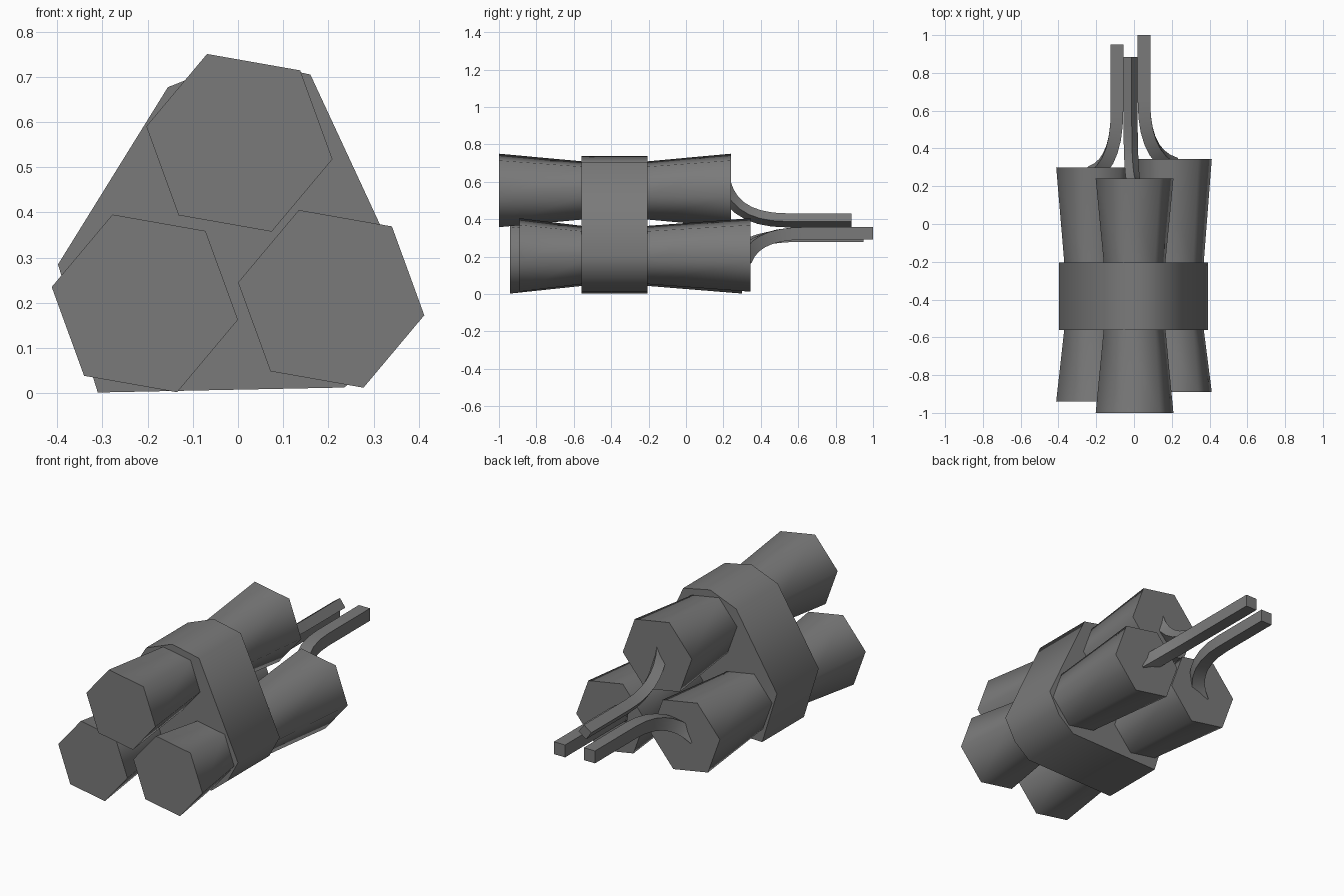
import bpy, math
from mathutils import Vector

if "Cube" in bpy.data.objects:
    bpy.data.objects.remove(bpy.data.objects["Cube"])

dark = bpy.data.materials.new("dark_grey")
dark.diffuse_color = (.195, .195, .195, 1)
dark.use_nodes = True
dark.node_tree.nodes["Principled BSDF"].inputs["Base Color"].default_value = dark.diffuse_color


def loft(name, rings, angle):
    """Skin a list of closed rings and cap both ends."""
    n = len(rings[0])
    verts = [p for r in rings for p in r]
    faces = [(i * n + j, i * n + (j + 1) % n, (i + 1) * n + (j + 1) % n, (i + 1) * n + j)
             for i in range(len(rings) - 1) for j in range(n)]
    faces += [tuple(reversed(range(n))), tuple(range(len(verts) - n, len(verts)))]
    me = bpy.data.meshes.new(name)
    me.from_pydata(verts, [], faces)
    me.materials.append(dark)
    ob = bpy.data.objects.new(name, me)
    bpy.context.collection.objects.link(ob)
    bpy.ops.object.select_all(action='DESELECT')
    ob.select_set(True)
    bpy.context.view_layer.objects.active = ob
    bpy.ops.object.mode_set(mode='EDIT')
    bpy.ops.mesh.select_all(action='SELECT')
    bpy.ops.mesh.normals_make_consistent(inside=False)
    bpy.ops.object.mode_set(mode='OBJECT')
    bpy.ops.object.shade_smooth_by_angle(angle=math.radians(angle))
    return ob


# Hexagonal sticks, pinched where the band squeezes them
def stick(name, cx, cz, y0, y1):
    def ring(y, r):
        return [(cx + r * math.cos(a), y, cz + r * math.sin(a))
                for a in (math.radians(60 * k - 10) for k in range(6))]
    loft(name, [ring(y0, .209), ring(-.56, .166), ring(-.20, .166), ring(y1, .209)], 65)


# Square fuse wires: emerge from the cap, bend and run straight back
def fuse(name, start, y_cap, end, roll, radius):
    ex, ey, ez = end
    p0 = Vector((start[0], y_cap - .04, start[1]))
    p1 = Vector((ex, y_cap + .01, ez))
    p2 = Vector((ex, y_cap + .30, ez))
    steps = 7
    path, tans = [], []
    for i in range(steps + 1):
        t = i / steps
        path.append(p0 * (1 - t) ** 2 + p1 * 2 * t * (1 - t) + p2 * t * t)
        tans.append(((p1 - p0) * (1 - t) + (p2 - p1) * t).normalized())
    path.append(Vector(end))
    tans.append(Vector((0, 1, 0)))
    rings = []
    for p, tan in zip(path, tans):
        q = Vector((0, 1, 0)).rotation_difference(tan)
        rings.append([p + q @ Vector((radius * math.cos(a), 0, radius * math.sin(a)))
                      for a in (math.radians(roll + 90 * k) for k in range(4))])
    loft(name, rings, 40)


stick("top_stick", .003, .554, -1.0, .24)
stick("left_stick", -.206, .199, -.94, .30)
stick("right_stick", .206, .209, -.89, .345)

fuse("top_fuse", (.004, .60), .24, (-.018, .885, .394), -9, .038)
fuse("left_fuse", (-.235, .18), .30, (-.09, .95, .312), 45, .047)
fuse("right_fuse", (.225, .175), .345, (.053, 1.0, .325), 45, .047)

# Band wrapped round the bundle
outline = [(-.155, .677), (0, .738), (.16, .705), (.392, .205), (.33, .09),
           (.235, .013), (-.31, .002), (-.398, .285)]
loft("band", [[(x, y, z) for x, z in outline] for y in (-.56, -.205)], 60)
